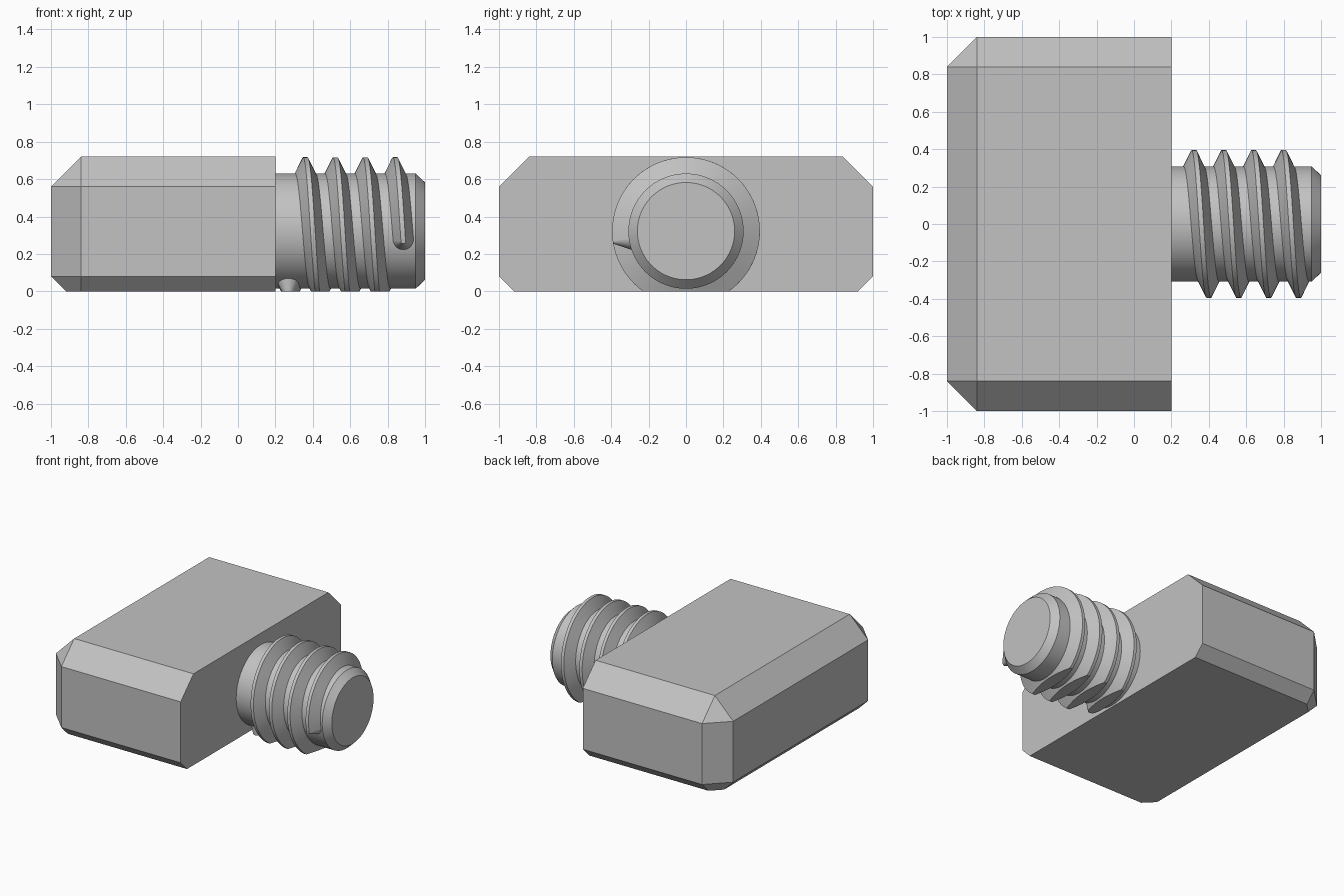
import bpy, bmesh
from math import cos, sin, pi, radians

cube = bpy.data.objects.get("Cube")
if cube:
    bpy.data.objects.remove(cube, do_unlink=True)

grey = bpy.data.materials.new("plain grey")
grey.use_nodes = True
colour = (0.54, 0.54, 0.54, 1)
grey.diffuse_color = colour
grey.node_tree.nodes["Principled BSDF"].inputs["Base Color"].default_value = colour

AXIS_Z = 0.322                 # height of the stud axis
CORE_R, CREST_R, ROOT_R = 0.308, 0.395, 0.28
PITCH = 0.16


def loft(name, rings, smooth=True, trim=False):
    """Skin a list of equal rings, cap both ends, optionally trim below the ground."""
    bm = bmesh.new()
    loops = [[bm.verts.new(p) for p in ring] for ring in rings]
    n = len(loops[0])
    for a, b in zip(loops, loops[1:]):
        for i in range(n):
            j = (i + 1) % n
            bm.faces.new((a[i], a[j], b[j], b[i]))
    bm.faces.new(loops[0])
    bm.faces.new(loops[-1])
    bmesh.ops.remove_doubles(bm, verts=bm.verts[:], dist=0.0001)
    bmesh.ops.recalc_face_normals(bm, faces=bm.faces[:])
    if trim:
        cut = bmesh.ops.bisect_plane(
            bm, geom=bm.verts[:] + bm.edges[:] + bm.faces[:],
            plane_co=(0, 0, 0), plane_no=(0, 0, 1), clear_inner=True)
        edges = [e for e in cut["geom_cut"] if isinstance(e, bmesh.types.BMEdge)]
        bmesh.ops.holes_fill(bm, edges=edges, sides=0)
        bmesh.ops.recalc_face_normals(bm, faces=bm.faces[:])
    mesh = bpy.data.meshes.new(name)
    bm.to_mesh(mesh)
    bm.free()
    mesh.materials.append(grey)
    obj = bpy.data.objects.new(name, mesh)
    bpy.context.collection.objects.link(obj)
    if smooth:
        bpy.ops.object.select_all(action="DESELECT")
        obj.select_set(True)
        bpy.context.view_layer.objects.active = obj
        bpy.ops.object.shade_smooth_by_angle(angle=radians(25))
    return obj


# Head block: plan outline with cut back corners, chamfered above and below
outline = [(0.2, -1), (0.2, 1), (-0.84, 1), (-1, 0.84), (-1, -0.84), (-0.84, -1)]


def block_ring(z, inset):
    lim = 1 - inset
    return [(max(x, -lim), max(-lim, min(lim, y)), z) for x, y in outline]


loft("head_block", [block_ring(0, 0.08), block_ring(0.08, 0),
                    block_ring(0.56, 0), block_ring(0.72, 0.16)], smooth=False)


# Stud core: cylinder with a chamfered tip
def polar(x, r, a):
    return (x, r * cos(a), AXIS_Z + r * sin(a))


def circle(x, r, n=96):
    return [polar(x, r, 2 * pi * i / n) for i in range(n)]


loft("stud_core", [circle(0.17, CORE_R), circle(0.95, CORE_R), circle(1, 0.26)])


# Screw thread: tapered ridge swept along a helix, trimmed flat underneath
def half_width(r):
    return 0.055 + (CORE_R - r) * 0.49


def helix_x(a):
    return 0.32 + PITCH * a / (2 * pi)


def ridge(a):
    x = helix_x(a)
    return [polar(x + side * half_width(r), r, a) for r, side in
            ((ROOT_R, -1), (CREST_R, -1), (CREST_R, 1), (ROOT_R, 1))]


START, END = radians(-114), radians(3 * 360 + 188)
STEPS = 300
loft("screw_thread",
     [ridge(START + (END - START) * i / STEPS) for i in range(STEPS + 1)], trim=True)


# Rounded ends of the thread: small radial cones
def end_ring(a, r, n=32):
    w = half_width(r)
    ring = []
    for i in range(n):
        t = 2 * pi * i / n
        u = w * sin(t)
        ring.append((helix_x(a) + w * cos(t),
                     r * cos(a) - u * sin(a),
                     AXIS_Z + r * sin(a) + u * cos(a)))
    return ring


for name, a in (("thread_start", START), ("thread_end", END)):
    loft(name, [end_ring(a, ROOT_R), end_ring(a, CREST_R)], trim=True)
